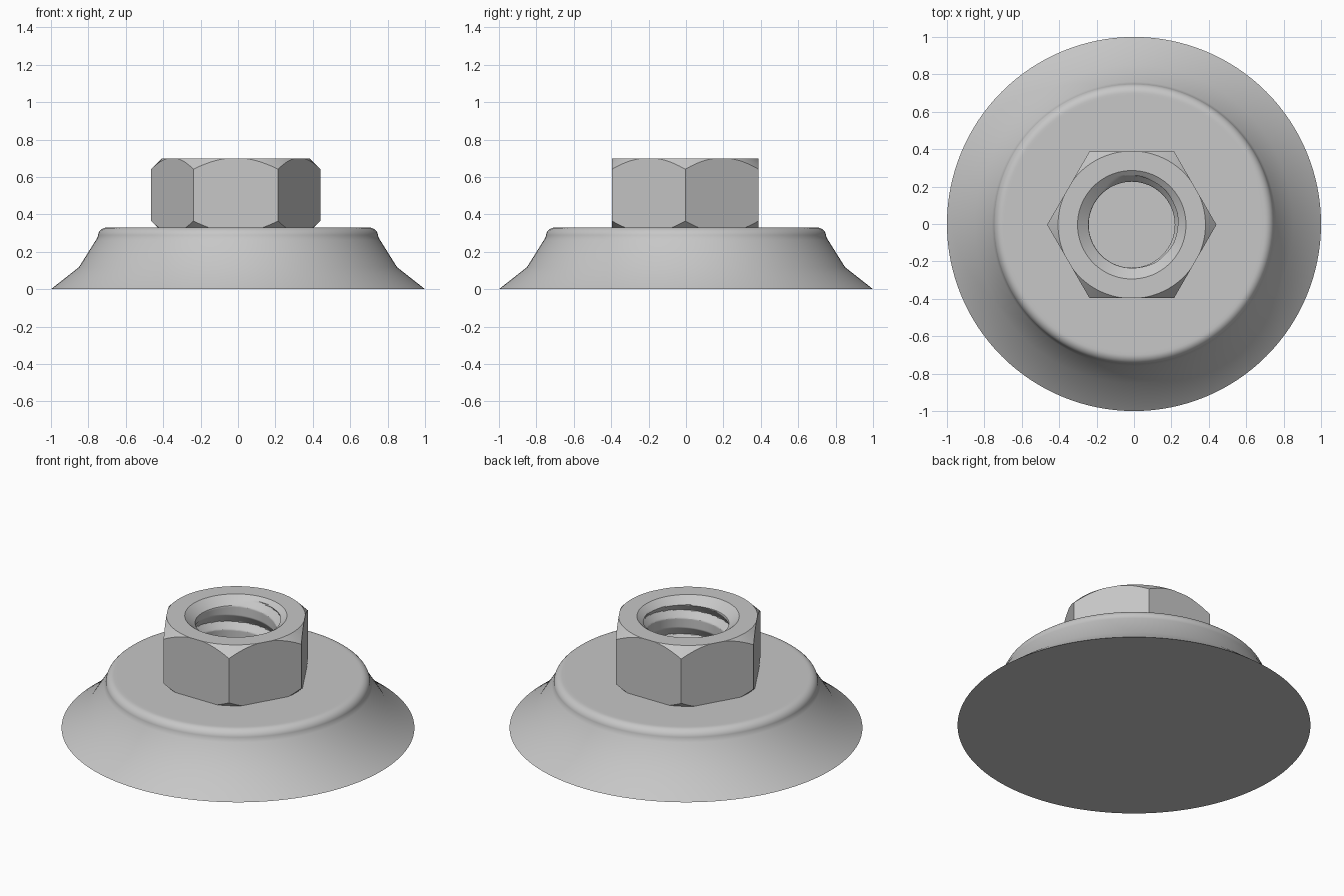
import bpy
import bmesh
from math import cos, sin, pi, radians

cube = bpy.data.objects.get("Cube")
if cube:
    bpy.data.objects.remove(cube, do_unlink=True)

grey = bpy.data.materials.new("plain grey")
grey.use_nodes = True
colour = (0.57, 0.57, 0.57, 1)
grey.diffuse_color = colour
grey.node_tree.nodes["Principled BSDF"].inputs["Base Color"].default_value = colour


def turned(name, heights, radius, sides):
    """Closed solid around z; radius(row index, angle) gives each ring."""
    bm = bmesh.new()
    rings = []
    for i, z in enumerate(heights):
        angles = [2 * pi * k / sides for k in range(sides)]
        rings.append([bm.verts.new((radius(i, a) * cos(a), radius(i, a) * sin(a), z))
                      for a in angles])
    for low, high in zip(rings, rings[1:]):
        for k in range(sides):
            n = (k + 1) % sides
            bm.faces.new((low[k], low[n], high[n], high[k]))
    bm.faces.new(rings[0][::-1])
    bm.faces.new(rings[-1])
    mesh = bpy.data.meshes.new(name)
    bm.to_mesh(mesh)
    bm.free()
    mesh.materials.append(grey)
    obj = bpy.data.objects.new(name, mesh)
    bpy.context.collection.objects.link(obj)
    return obj


def lathe(name, profile, sides):
    return turned(name, [z for r, z in profile], lambda i, a: profile[i][0], sides)


def select(obj):
    bpy.ops.object.select_all(action='DESELECT')
    obj.select_set(True)
    bpy.context.view_layer.objects.active = obj


def cut(obj, tool, operation):
    mod = obj.modifiers.new("cut", 'BOOLEAN')
    mod.operation = operation
    mod.solver = 'EXACT'
    mod.object = tool
    select(obj)
    bpy.ops.object.modifier_apply(modifier=mod.name)
    bpy.data.objects.remove(tool, do_unlink=True)


# Flared base with a rounded upper lip
TOP = 0.33
LIP = 0.05
profile = [(1.0, 0), (0.85, 0.118), (0.76, 0.262)]
for k in range(9):
    a = k * pi / 16
    profile.append((0.70 + LIP * cos(a), TOP - LIP + LIP * sin(a)))
profile.append((0.685, TOP))
base = lathe("flared_base", profile, 128)
select(base)
bpy.ops.object.shade_smooth_by_angle(angle=radians(35))

# Hexagonal nut with corners chamfered by a double cone
NUT_TOP = 0.70
nut = lathe("hex_nut", [(0.4526, 0.2), (0.4526, 0.8)], 6)
cones = lathe("corner_cones", [(0.398, 0.31), (0.5, 0.412), (0.5, 0.594),
                               (0.394, NUT_TOP)], 96)
cut(nut, cones, 'INTERSECT')

# Threaded bore with a countersunk mouth
PITCH = 0.15
MINOR, DEPTH = 0.23, 0.035
heights = [0.29 + 0.005 * k for k in range(85)]


def bore_radius(i, angle):
    z = heights[i]
    t = (z / PITCH - angle / (2 * pi)) % 1
    if t < 0.25:
        groove = t / 0.25
    elif t < 0.6:
        groove = 1 - (t - 0.25) / 0.35
    else:
        groove = 0
    sink = 0.29 + (z - NUT_TOP) * 1.3
    return max(MINOR + DEPTH * groove, sink)


bore = turned("threaded_bore", heights, bore_radius, 80)
cut(nut, bore, 'DIFFERENCE')
nut.location = (-0.012, -0.004, 0)
select(nut)
bpy.ops.object.shade_smooth_by_angle(angle=radians(28))
